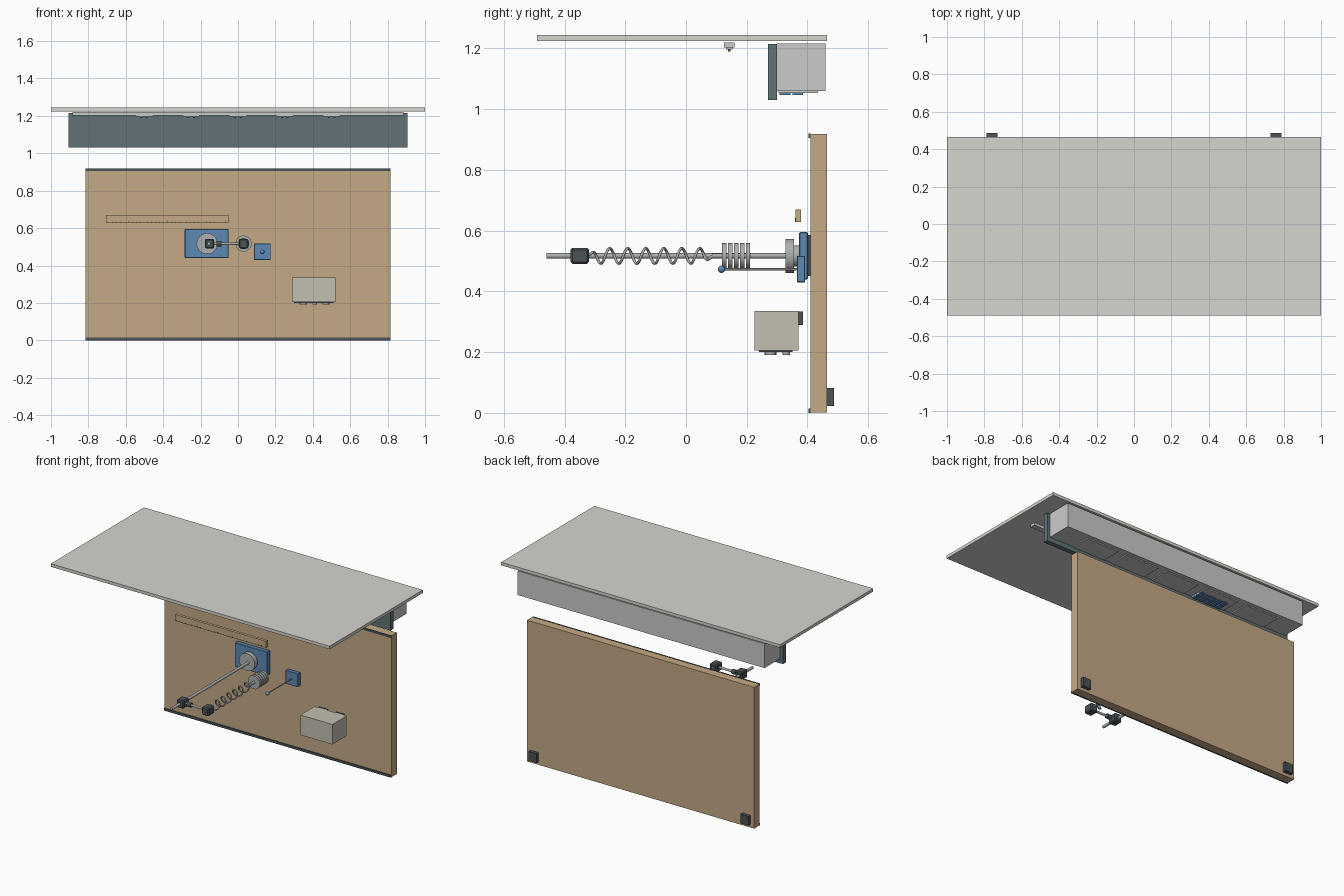
import bpy, math
from mathutils import Vector

if "Cube" in bpy.data.objects:
    bpy.data.objects.remove(bpy.data.objects["Cube"])


def material(name, rgb):
    m = bpy.data.materials.new(name)
    m.diffuse_color = (*rgb, 1)
    m.use_nodes = True
    m.node_tree.nodes["Principled BSDF"].inputs["Base Color"].default_value = m.diffuse_color
    return m


WOOD = material("wood", (0.56, 0.40, 0.24))
BLUE = material("blue", (0.11, 0.25, 0.47))
TEAL = material("teal", (0.12, 0.17, 0.18))
DARK = material("dark", (0.07, 0.085, 0.095))
CREAM = material("cream", (0.54, 0.52, 0.44))
PALE = material("pale", (0.67, 0.66, 0.62))
STEEL = material("steel", (0.42, 0.43, 0.43))


def box(name, x, y, z, mat=None, bevel=0):
    """Box from (min, max) ranges."""
    bpy.ops.mesh.primitive_cube_add(size=1)
    o = bpy.context.object
    o.name = name
    for v in o.data.vertices:
        v.co = [r[0] if c < 0 else r[1] for c, r in zip(v.co, (x, y, z))]
    if mat:
        o.data.materials.append(mat)
    if bevel:
        b = o.modifiers.new("bevel", 'BEVEL')
        b.width = bevel
        b.segments = 1
    return o


def rod(name, a, b, r, mat=STEEL, sides=32):
    """Cylinder between two points."""
    a, b = Vector(a), Vector(b)
    bpy.ops.mesh.primitive_cylinder_add(vertices=sides, radius=r, depth=(b - a).length,
                                        location=(a + b) / 2)
    o = bpy.context.object
    o.name = name
    o.rotation_euler = (b - a).to_track_quat('Z', 'Y').to_euler()
    o.data.materials.append(mat)
    bpy.ops.object.shade_smooth_by_angle()
    return o


# Large panel and the housing beneath it
box("top_panel", (-1, 1), (-0.49, 0.465), (1.224, 1.244), PALE)
box("housing", (-0.885, 0.885), (0.30, 0.46), (1.06, 1.217))
box("front_fascia", (-0.905, 0.905), (0.27, 0.30), (1.03, 1.215), TEAL)
box("light_rail", (-0.885, 0.885), (0.125, 0.16), (1.203, 1.22))
for i in range(5):
    x = -0.5 + 0.25 * i
    box("rail_fitting", (x - 0.045, x + 0.045), (0.132, 0.153), (1.196, 1.203))
    for s in (-0.015, 0.015):
        box("rail_fitting_pin", (x + s - 0.005, x + s + 0.005), (0.138, 0.147), (1.19, 1.196), DARK)

# Underside panels with one slatted vent
for i in range(5):
    x = -0.6 + 0.3 * i
    box("underside_panel", (x - 0.12, x + 0.12), (0.305, 0.435), (1.053, 1.06))
for i in range(5):
    x = -0.385 + 0.0425 * i
    for y in (0.308, 0.35):
        box("vent_slat", (x, x + 0.034), (y, y + 0.036), (1.046, 1.053), BLUE)

# Upright board with edge strips and pads
box("board", (-0.815, 0.815), (0.41, 0.465), (0.002, 0.918), WOOD)
for n, z in (("bottom_strip", 0), ("top_strip", 0.905)):
    box(n, (-0.815, 0.815), (0.404, 0.411), (z, z + 0.015), DARK)
for s in (-0.76, 0.76):
    box("back_pad", (s - 0.029, s + 0.029), (0.465, 0.487), (0.022, 0.082), DARK)

# Ruler with tick marks
box("ruler", (-0.705, -0.05), (0.36, 0.378), (0.628, 0.67), WOOD)
for i in range(31):
    x = -0.69 + 0.625 * i / 30
    box("ruler_tick", (x - 0.001, x + 0.001), (0.359, 0.361),
        (0.629, 0.641 if i % 5 == 0 else 0.636), DARK)

# Stand: base, weight disc, long rod
Z = 0.517
box("base_pad", (-0.275, -0.06), (0.40, 0.41), (0.45, 0.585), DARK)
box("stand_base", (-0.285, -0.05), (0.372, 0.402), (0.44, 0.595), BLUE, 0.003)
rod("base_neck", (-0.165, 0.355, Z), (-0.165, 0.373, Z), 0.035)
rod("base_disc", (-0.165, 0.327, Z), (-0.165, 0.356, Z), 0.056, sides=48)
rod("stand_rod", (-0.155, -0.46, Z), (-0.155, 0.33, Z), 0.009)

# Clamps and cross arm
for x in (-0.152, 0.03):
    box("clamp", (x - 0.025, x + 0.025), (-0.38, -0.32), (Z - 0.026, Z + 0.026), DARK, 0.006)
rod("cross_arm", (-0.152, -0.35, Z), (0.03, -0.35, Z), 0.007)
rod("arm_collar", (-0.115, -0.35, Z), (-0.088, -0.35, Z), 0.015, DARK, 12)

# Stretched spring
cu = bpy.data.curves.new("spring", 'CURVE')
cu.dimensions = '3D'
cu.bevel_depth = 0.0045
cu.bevel_resolution = 2
cu.use_fill_caps = True
sp = cu.splines.new('POLY')
TURNS, STEPS = 7, 28
N = TURNS * STEPS
sp.points.add(N)
for i, p in enumerate(sp.points):
    t = i / N
    a = 2 * math.pi * TURNS * t
    r = 0.025 * min(1, 12 * t, 12 * (1 - t))
    p.co = (0.03 + r * math.cos(a), -0.325 + 0.415 * t, Z + r * math.sin(a), 1)
sp.use_smooth = True
spring = bpy.data.objects.new("spring", cu)
bpy.context.collection.objects.link(spring)
cu.materials.append(STEEL)

# Stacked masses on a hanger
rod("mass_hanger", (0.03, 0.085, Z), (0.03, 0.213, Z), 0.008)
for i in range(5):
    y = 0.119 + 0.0195 * i
    rod("mass_disc", (0.03, y, Z), (0.03, y + 0.0145, Z), 0.043, sides=40)

# Small pointer block with ball-ended rod
box("pointer_block", (0.085, 0.175), (0.365, 0.392), (0.43, 0.517), BLUE, 0.002)
rod("pointer_rod", (0.13, 0.12, 0.473), (0.13, 0.37, 0.473), 0.0035, sides=16)
bpy.ops.mesh.primitive_uv_sphere_add(segments=24, ring_count=12, radius=0.012,
                                     location=(0.13, 0.117, 0.473))
ball = bpy.context.object
ball.name = "pointer_ball"
ball.data.materials.append(BLUE)
bpy.ops.object.shade_smooth()

# Instrument box with control face below
box("instrument_box", (0.29, 0.52), (0.225, 0.37), (0.205, 0.335), CREAM)
box("control_face", (0.30, 0.51), (0.24, 0.35), (0.2, 0.206), DARK)
for x in (0.315, 0.435):
    box("instrument_foot", (x, x + 0.06), (0.37, 0.386), (0.29, 0.334), DARK)
for x, y, r in ((0.35, 0.278, 0.02), (0.47, 0.278, 0.018), (0.41, 0.33, 0.012)):
    rod("control_knob", (x, y, 0.191), (x, y, 0.201), r, STEEL, 24)
